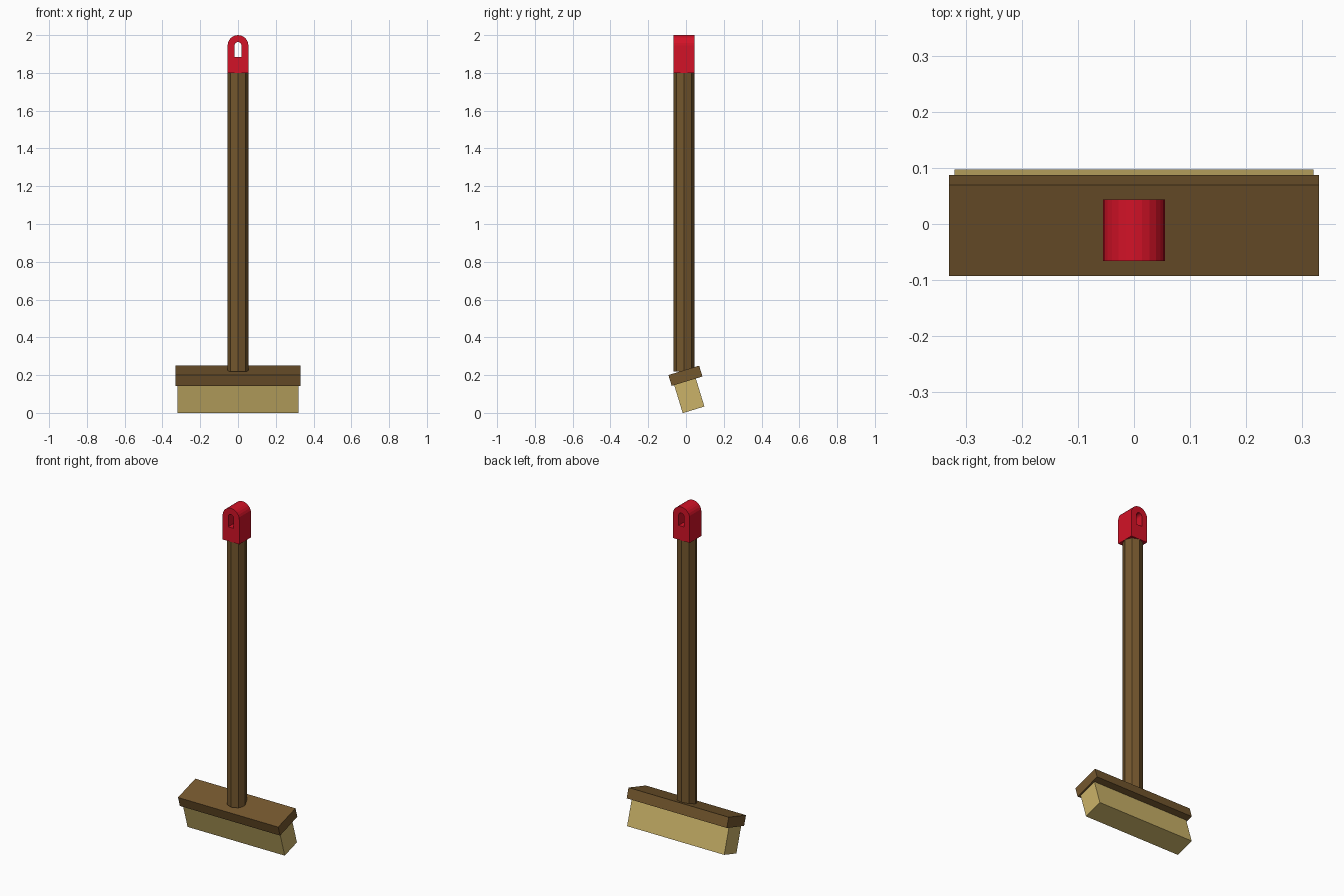
import bpy, bmesh
from math import radians, sin, cos, pi
from mathutils import Matrix, Vector

if "Cube" in bpy.data.objects:
    bpy.data.objects.remove(bpy.data.objects["Cube"])

TILT = radians(17)
HEAD = Vector((0, -0.003, 0.1965))   # centre of the tilted head block
POLE_Y = -0.011


def material(name, rgb):
    m = bpy.data.materials.new(name)
    m.diffuse_color = (*rgb, 1)
    m.use_nodes = True
    m.node_tree.nodes["Principled BSDF"].inputs["Base Color"].default_value = m.diffuse_color
    return m


wood = material("dark wood", (0.175, 0.095, 0.027))
straw = material("straw", (0.60, 0.45, 0.14))
red = material("red plastic", (0.65, 0.006, 0.02))


def finish(name, bm, mat):
    bmesh.ops.recalc_face_normals(bm, faces=bm.faces)
    me = bpy.data.meshes.new(name)
    bm.to_mesh(me)
    bm.free()
    me.materials.append(mat)
    ob = bpy.data.objects.new(name, me)
    bpy.context.collection.objects.link(ob)
    return ob


def tilted_box(name, size, offset, mat):
    """Box placed in the tilted frame of the broom head."""
    bm = bmesh.new()
    bmesh.ops.create_cube(bm, size=1)
    bmesh.ops.scale(bm, vec=size, verts=bm.verts)
    bmesh.ops.translate(bm, vec=offset, verts=bm.verts)
    bm.transform(Matrix.Translation(HEAD) @ Matrix.Rotation(TILT, 4, 'X'))
    return finish(name, bm, mat)


# Broom head and bristles
tilted_box("head_block", (0.66, 0.17, 0.06), (0, 0, 0), wood)
tilted_box("bristles", (0.64, 0.12, 0.155), (0, -0.0115, -0.1075), straw)

# Octagonal pole
bm = bmesh.new()
bmesh.ops.create_cone(bm, cap_ends=True, segments=8, radius1=0.055, radius2=0.055,
                      depth=1.59, matrix=Matrix.Translation((0, POLE_Y, 1.015)))
finish("pole", bm, wood)


# Hanging cap: arched outline with an arched slot running front to back
def arch(radius, base, segments=12, centre=1.945):
    pts = [(radius, base)]
    pts += [(radius * cos(pi * i / segments), centre + radius * sin(pi * i / segments))
            for i in range(segments + 1)]
    return pts + [(-radius, base)]


bm = bmesh.new()
outer, inner = arch(0.055, 1.80), arch(0.018, 1.885)
rings = [[bm.verts.new((x, POLE_Y + dy, z)) for x, z in pts]
         for pts in (outer, inner) for dy in (-0.055, 0.055)]
out_f, out_b, in_f, in_b = rings
n = len(outer)
for a, b in ((out_f, out_b), (in_f, in_b), (out_f, in_f), (out_b, in_b)):
    for i in range(n):
        j = (i + 1) % n
        bm.faces.new((a[i], a[j], b[j], b[i]))
finish("hanging_cap", bm, red)
